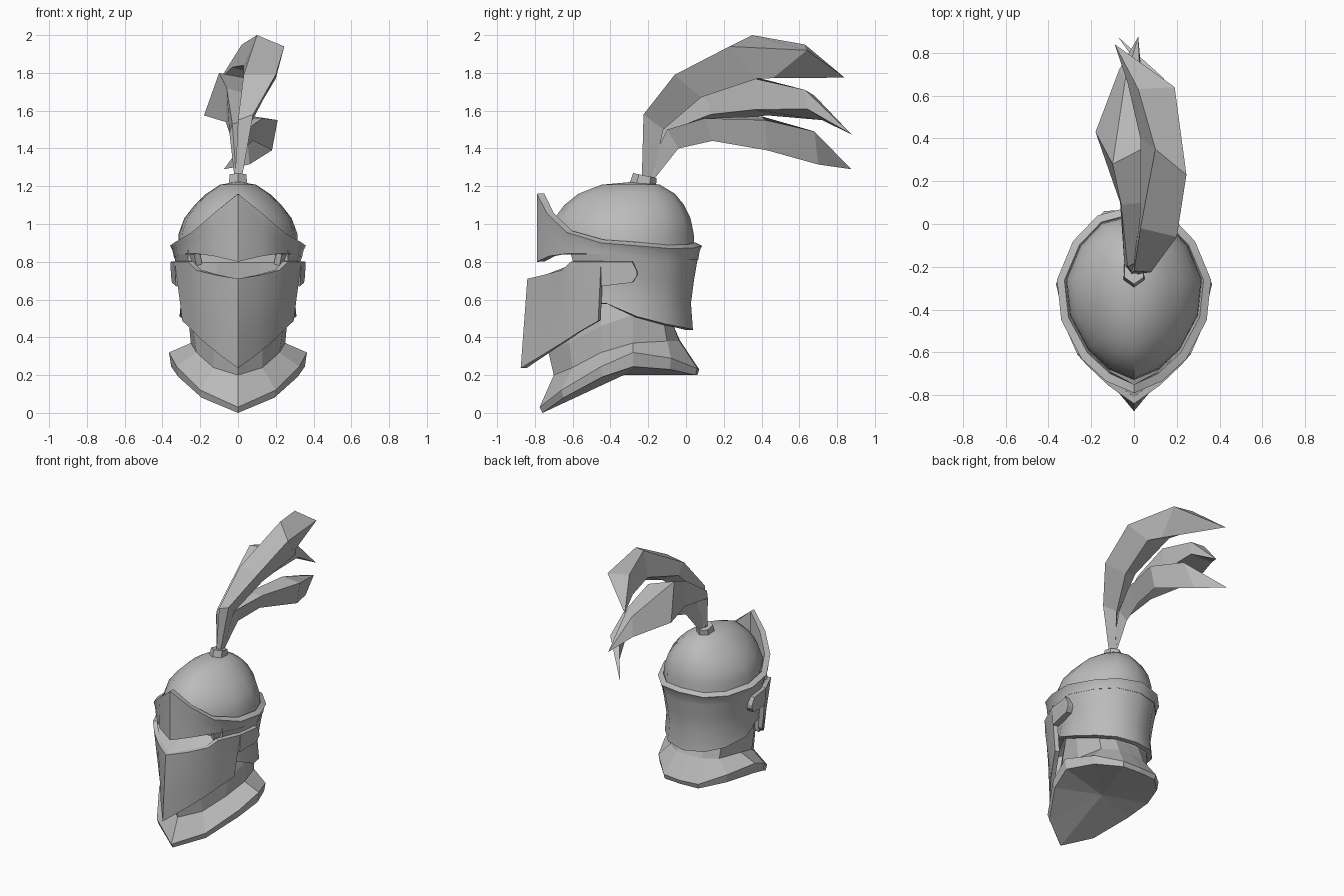
import bpy, bmesh
from math import radians
from mathutils import Vector

cube = bpy.data.objects.get("Cube")
if cube:
    bpy.data.objects.remove(cube)

steel = bpy.data.materials.new("steel grey")
steel.use_nodes = True
GREY = (0.5, 0.5, 0.5, 1)
steel.diffuse_color = GREY
steel.node_tree.nodes["Principled BSDF"].inputs["Base Color"].default_value = GREY

AXIS = Vector((0, -0.26))


def finish(name, bm, thick=0, mirror=True, angle=None):
    """Turn a bmesh into a named object, with mirroring, thickness and shading."""
    mesh = bpy.data.meshes.new(name)
    bm.to_mesh(mesh)
    bm.free()
    mesh.materials.append(steel)
    ob = bpy.data.objects.new(name, mesh)
    bpy.context.collection.objects.link(ob)
    bpy.ops.object.select_all(action="DESELECT")
    ob.select_set(True)
    bpy.context.view_layer.objects.active = ob
    if mirror:
        mod = ob.modifiers.new("mirror", "MIRROR")
        mod.use_clip = True
        bpy.ops.object.modifier_apply(modifier=mod.name)
    if thick:
        mod = ob.modifiers.new("thickness", "SOLIDIFY")
        mod.thickness = thick
        mod.offset = -1
        bpy.ops.object.modifier_apply(modifier=mod.name)
    if angle:
        bpy.ops.object.shade_smooth_by_angle(angle=radians(angle))
    return ob


def sheet(name, rows, **options):
    """Half surface: rows run top to bottom, points run front to back."""
    bm = bmesh.new()
    grid = [[bm.verts.new(p) for p in row] for row in rows]
    for a, b in zip(grid, grid[1:]):
        for i in range(len(a) - 1):
            bm.faces.new((a[i], b[i], b[i + 1], a[i + 1]))
    bmesh.ops.remove_doubles(bm, verts=bm.verts, dist=0.0005)
    return finish(name, bm, **options)


def scaled(p, s, z, squeeze=1):
    q = AXIS + (Vector(p) - AXIS) * s
    return (q.x * squeeze, q.y, z)


def blend(a, b, t):
    return Vector(a).lerp(Vector(b), t)


# Horizontal half outline shared by the skull parts, front to back
PLAN = [(0, -.79), (.13, -.735), (.245, -.63), (.34, -.45),
        (.36, -.26), (.285, -.08), (.17, .04), (0, .085)]

# Rounded skull cap, narrower across the crown
cap = [(1.225, 0, 1), (1.208, .4, .75), (1.16, .66, .8), (1.1, .82, .88),
       (1.03, .93, .96), (.95, .985, 1), (.84, 1, 1)]
sheet("skull_dome", [[scaled(p, s * .885, z, k) for p in PLAN]
                     for z, s, k in cap], thick=.02, angle=40)

# Brow band with raised front peak
brow_top = [1.16, 1.055, .955, .9, .885, .87, .873, .885]
brow_low = [.80, .83, .845, .84, .82, .81, .81, .81]
rows = []
for t, pull in ((0, 0), (.35, .035), (1, .06)):
    rows.append([scaled(p, 1 - pull * min(1, i / 3), a + (b - a) * t)
                 for i, (p, a, b) in enumerate(zip(PLAN, brow_top, brow_low))])
sheet("brow_band", rows, thick=.04, angle=35)

# Cheek and nape shell behind the eye slit
nape_low = [.58, .58, .51, .47, .45, .44]
rows = []
for t, s in ((0, .945), (.35, .875), (.65, .83), (1, .86)):
    rows.append([scaled(p, s, .84 + (b - .84) * t)
                 for p, b in zip(PLAN[2:], nape_low)])
sheet("nape_shell", rows, thick=.035, angle=35)

# Keeled face visor
visor_top = [(0, -.84, .71), (.12, -.755, .73), (.22, -.66, .755),
             (.265, -.61, .80), (.335, -.45, .80)]
visor_low = [(0, -.875, .237), (.1, -.755, .31), (.19, -.635, .385),
             (.235, -.565, .43), (.295, -.465, .487)]
sheet("face_visor", [[blend(a, b, t) for a, b in zip(visor_top, visor_low)]
                     for t in (0, .3, .65, 1)], thick=.03, angle=35)

# Sloping ledge that closes the eye slit behind the visor
ledge = [(0, -.58), (.11, -.575), (.2, -.565), (.265, -.56)]
sheet("eye_ledge", [[(x, y, .87) for x, y in ledge],
                    [(x, y, .795) for x, y in ledge],
                    [(x, y + .02, z - .008) for x, y, z in visor_top[:4]]])

# Hinge straps of the visor
strap_top = [(.335, -.45, .80), (.358, -.285, .80), (.355, -.26, .75)]
strap_low = [(.328, -.45, .67), (.35, -.285, .69), (.355, -.26, .725)]
sheet("visor_strap", [strap_top, strap_low], thick=.045)

# Neck collar with flared rim and closed underside
neck = [(0, -.73, .33), (.13, -.62, .37), (.24, -.45, .46), (.265, -.28, .52),
        (.21, -.12, .5), (.1, -.075, .48), (0, -.075, .48)]
inner = [(x * .9, y, z + .14) for x, y, z in neck]
waist = [(0, -.70, .2), (.13, -.6, .24), (.22, -.45, .32), (.25, -.28, .37),
         (.2, -.1, .38), (.1, -.035, .38), (0, -.03, .38)]
rim = [(0, -.775, .03), (.198, -.66, .12), (.325, -.45, .245),
       (.365, -.28, .32), (.28, -.08, .29), (.14, .06, .235), (0, .07, .23)]
drop = [.03, .04, .055, .075, .06, .035, .03]
under = [scaled(p[:2], .97, p[2] - d) for p, d in zip(rim, drop)]
sheet("neck_collar",
      [inner, neck, waist, rim, under, [(0, -.33, .2)] * len(rim)])

# Plume socket
bm = bmesh.new()
bmesh.ops.create_cone(bm, cap_ends=True, segments=6, radius1=.072,
                      radius2=.064, depth=.07)
bmesh.ops.scale(bm, vec=(.8, 1, 1), verts=bm.verts)
socket = finish("plume_socket", bm, mirror=False)
socket.location = (0, -.225, 1.222)
socket.rotation_euler.x = radians(-12)


def feather(name, sections, tip):
    """Feather lofted from a small root in the socket through rings to a point."""
    bm = bmesh.new()
    n = len(sections[0])
    centre = sum((Vector(p) for p in sections[0]), Vector()) / n
    root = [Vector((0, -.215, 1.23)) + (Vector(p) - centre) * .45
            for p in sections[0]]
    rings = [[bm.verts.new(p) for p in ring] for ring in [root] + sections]
    end = bm.verts.new(tip)
    for i in range(n):
        j = (i + 1) % n
        for a, b in zip(rings, rings[1:]):
            bm.faces.new((a[i], a[j], b[j], b[i]))
        bm.faces.new((rings[-1][i], rings[-1][j], end))
    bm.faces.new(rings[0])
    bmesh.ops.recalc_face_normals(bm, faces=bm.faces)
    return finish(name, bm, mirror=False)


# Three plume feathers
feather("upper_feather", [
    [(0, -.22, 1.55), (.08, -.225, 1.58), (.05, -.12, 1.5), (0, -.17, 1.52)],
    [(.03, -.02, 1.79), (.2, -.06, 1.79), (.14, .08, 1.67), (.03, .05, 1.72)],
    [(.1, .35, 2.0), (.245, .23, 1.94), (.2, .38, 1.77), (.03, .4, 1.84)],
    [(.02, .63, 1.95), (.19, .64, 1.92), (.15, .46, 1.772), (-.03, .66, 1.83)],
], (-.09, .84, 1.775))
feather("middle_feather", [
    [(-.045, -.19, 1.48), (-.03, -.2, 1.53), (.01, -.18, 1.54), (.02, -.1, 1.49)],
    [(-.065, .1, 1.54), (-.06, .09, 1.72), (.04, .1, 1.69), (.04, .13, 1.58)],
    [(-.18, .43, 1.575), (-.1, .28, 1.8), (.055, .36, 1.77), (.04, .36, 1.605)],
    [(-.07, .72, 1.55), (-.04, .68, 1.68), (.03, .63, 1.71), (.04, .64, 1.61)],
], (.02, .875, 1.475))
feather("lower_feather", [
    [(0, -.12, 1.46), (.045, -.1, 1.5), (.03, -.04, 1.4)],
    [(.02, .08, 1.56), (.13, .1, 1.56), (.08, .14, 1.44)],
    [(.08, .4, 1.57), (.21, .42, 1.55), (.18, .43, 1.39)],
    [(.05, .7, 1.46), (.14, .68, 1.49), (.06, .7, 1.315)],
], (-.075, .875, 1.29))
